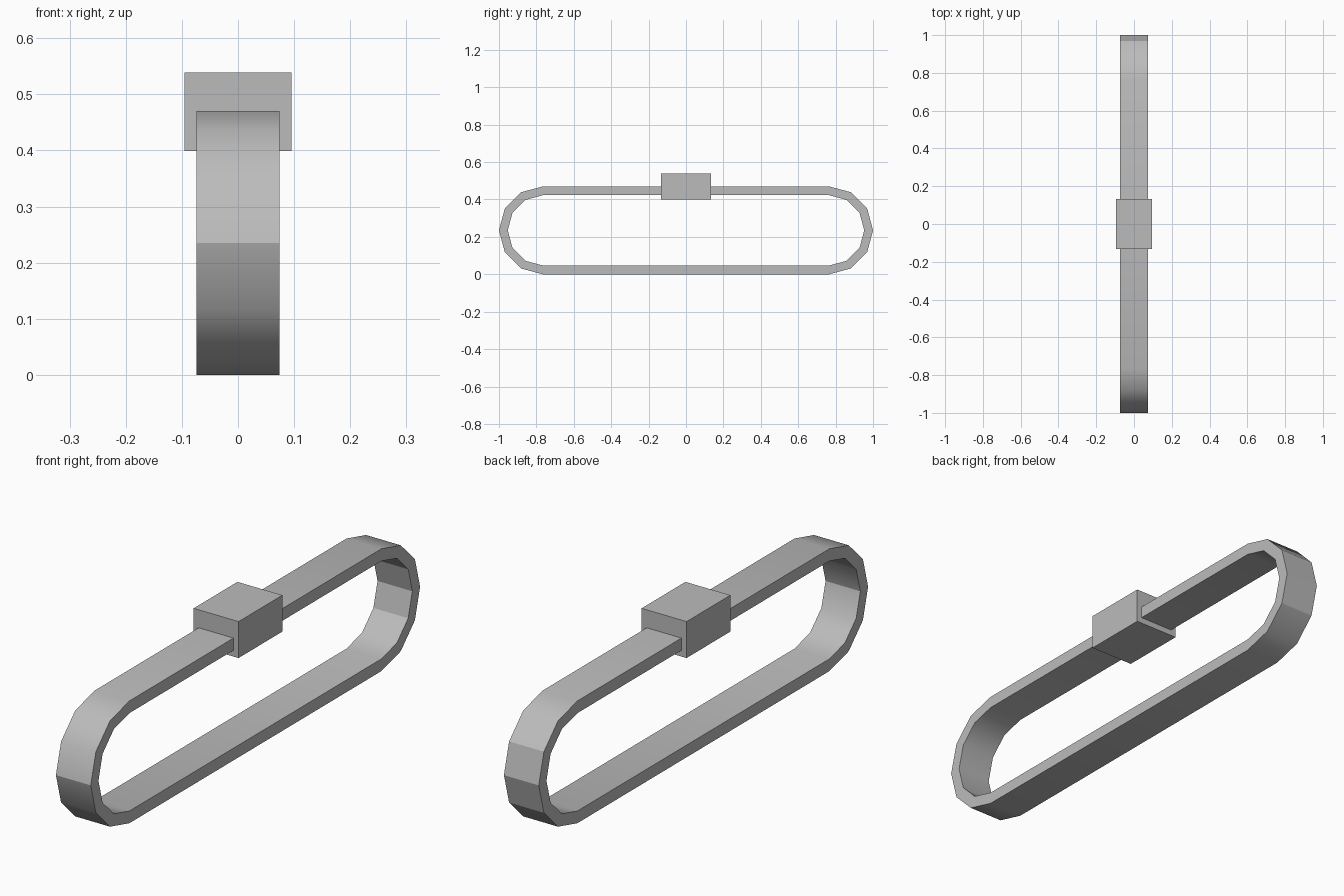
import bpy, bmesh
from math import sin, cos, pi

cube = bpy.data.objects.get("Cube")
if cube:
    bpy.data.objects.remove(cube)

grey = bpy.data.materials.new("plain_grey")
grey.use_nodes = True
colour = (0.5, 0.5, 0.5, 1)
grey.diffuse_color = colour
grey.node_tree.nodes["Principled BSDF"].inputs["Base Color"].default_value = colour

RADIUS, INNER = 0.235, 0.188   # outer and inner end radii of the loop
CENTRE_Y = 1 - RADIUS          # centre of each rounded end
HALF_WIDTH = 0.074
STEPS = 6                      # segments per rounded end


def add_object(name, bm):
    bmesh.ops.recalc_face_normals(bm, faces=bm.faces)
    mesh = bpy.data.meshes.new(name)
    bm.to_mesh(mesh)
    bm.free()
    mesh.materials.append(grey)
    obj = bpy.data.objects.new(name, mesh)
    bpy.context.collection.objects.link(obj)
    return obj


def stadium(bm, x, radius):
    """Ring of vertices: two half circles joined by straight runs."""
    ring = []
    for side in (1, -1):
        for i in range(STEPS + 1):
            a = pi * i / STEPS - pi / 2
            ring.append(bm.verts.new((x, side * (CENTRE_Y + radius * cos(a)),
                                      RADIUS + side * radius * sin(a))))
    return ring


# Band: closed loop with a rectangular section
bm = bmesh.new()
section = [(HALF_WIDTH, RADIUS), (HALF_WIDTH, INNER),
           (-HALF_WIDTH, INNER), (-HALF_WIDTH, RADIUS)]
rings = [stadium(bm, x, r) for x, r in section]
for k, ring in enumerate(rings):
    following = rings[(k + 1) % len(rings)]
    for i in range(len(ring)):
        j = (i + 1) % len(ring)
        face = bm.faces.new((ring[i], ring[j], following[j], following[i]))
        face.smooth = k % 2 == 1
# Sharp rims, a crease across the middle of each end, more creases at the back
for e in bm.edges:
    a, b = (v.co for v in e.verts)
    across = abs(a.x - b.x) > HALF_WIDTH
    middle = abs(a.z - RADIUS) < 0.01
    back = a.y > CENTRE_Y + 0.15
    e.smooth = across and not (middle or back)
add_object("band", bm)

# Clasp: block around the top run of the band
bm = bmesh.new()
bmesh.ops.create_cube(bm, size=1)
bmesh.ops.scale(bm, vec=(0.191, 0.266, 0.14), verts=bm.verts)
bmesh.ops.translate(bm, vec=(0, 0, 0.469), verts=bm.verts)
add_object("clasp_block", bm)
